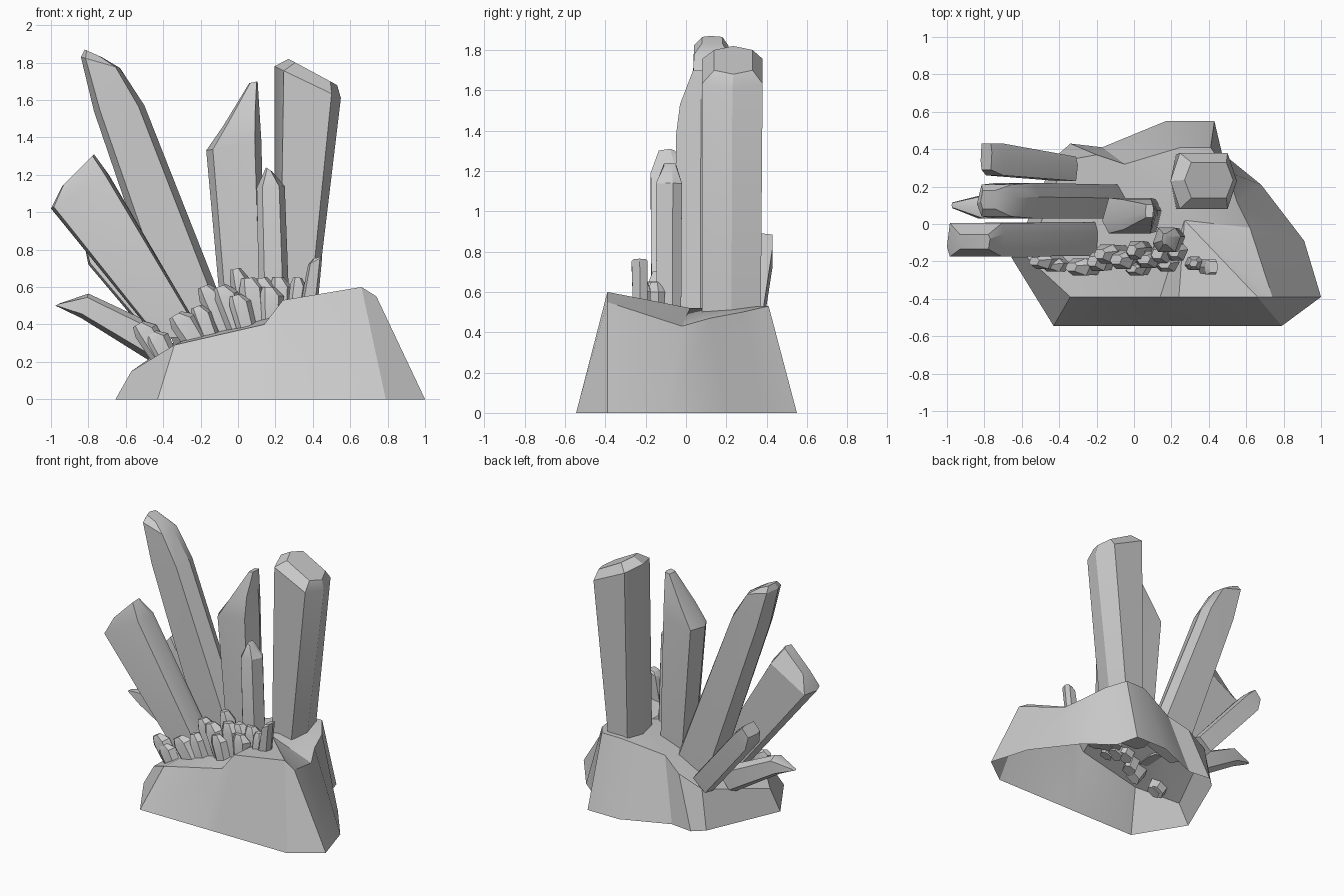
import bpy, bmesh, math


def finish(bm, name):
    bmesh.ops.recalc_face_normals(bm, faces=bm.faces)
    mesh = bpy.data.meshes.new(name)
    bm.to_mesh(mesh)
    bm.free()
    ob = bpy.data.objects.new(name, mesh)
    bpy.context.collection.objects.link(ob)
    bpy.ops.object.select_all(action='DESELECT')
    ob.select_set(True)
    bpy.context.view_layer.objects.active = ob
    bpy.ops.object.shade_smooth_by_angle(angle=math.radians(30))
    return ob


def crystal(name, rings, inset=.16, end=0.0):
    """Each ring: left x, z, right x, z (front view), centre y, half depth.
    inset: how far the front and back faces stop short of the width.
    end: y shift of the side corners as a share of the half depth."""
    bm = bmesh.new()
    section = [(1, end), (1 - inset, 1), (inset, 1),
               (0, -end), (inset, -1), (1 - inset, -1)]
    loops = [[bm.verts.new((xl + (xr - xl) * t, cy + ry * s, zl + (zr - zl) * t))
              for t, s in section] for xl, zl, xr, zr, cy, ry in rings]
    for a, b in zip(loops, loops[1:]):
        for i in range(6):
            j = (i + 1) % 6
            bm.faces.new((a[i], a[j], b[j], b[i]))
    bm.faces.new(loops[0])
    bm.faces.new(loops[-1])
    return finish(bm, name)


def small_crystal(name, base, tip, width, y, depth):
    """Little crystal from a base point to a tip point in the front view."""
    dx, dz = tip[0] - base[0], tip[1] - base[1]
    n = math.hypot(dx, dz)
    px, pz = dz / n, -dx / n

    def ring(t, w, d, shift=0):
        x, z = base[0] + dx * t + px * shift, base[1] + dz * t + pz * shift
        return (x - px * w, z - pz * w, x + px * w, z + pz * w, y, d)
    w = width / 2
    crystal(name, [ring(0, w * .85, depth * .85), ring(.8, w, depth),
                   ring(1, w * .5, depth * .5, -w * .25)], .22, .3)


# Rock base: an open-bottomed shell, ground outline lofted to an uneven rim
ground = [(-.43, -.545), (.10, -.545), (.20, -.545), (.79, -.545), (1.0, -.39),
          (.91, -.09), (.68, .21), (.47, .38), (.43, .55), (.17, .55),
          (-.17, .41), (-.34, .43), (-.42, .36), (-.655, -.18)]
rim = [(-.34, -.39, .29), (.14, -.39, .40), (.24, -.39, .53), (.66, -.39, .60),
       (.74, -.39, .55), (.62, -.02, .43), (.55, .12, .47), (.50, .28, .50),
       (.41, .41, .53), (.25, .41, .53), (-.05, .32, .45), (-.20, .37, .37),
       (-.37, .34, .29), (-.57, -.18, .15)]
bm = bmesh.new()
low = [bm.verts.new((x, y, 0)) for x, y in ground]
high = [bm.verts.new(p) for p in rim]
mid_right = bm.verts.new((.27, .02, .52))
mid_left = bm.verts.new((-.20, .04, .36))
for i in range(len(low)):
    j = (i + 1) % len(low)
    bm.faces.new((low[i], low[j], high[j], high[i]))
    bm.faces.new((high[i], high[j], mid_right if 1 <= i < 10 else mid_left))
bm.faces.new((high[1], mid_right, mid_left))
bm.faces.new((high[10], mid_left, mid_right))
finish(bm, "rock_base")

# Large crystals
crystal("right_pillar_crystal", [
    (.195, .36, .40, .36, .225, .145),
    (.195, 1.78, .55, 1.61, .23, .15),
    (.27, 1.82, .53, 1.68, .235, .095)], .14)
crystal("tall_left_crystal", [
    (-.34, .28, -.03, .38, .12, .09),
    (-.77, 1.54, -.50, 1.57, .125, .095),
    (-.84, 1.83, -.63, 1.77, .125, .085),
    (-.82, 1.87, -.73, 1.83, .13, .05)], .12, .2)
crystal("broad_left_crystal", [
    (-.44, .33, -.18, .33, -.08, .09),
    (-1.0, 1.02, -.69, 1.20, -.085, .09),
    (-.94, 1.14, -.77, 1.31, -.095, .04)], .05, .4)
crystal("centre_crystal", [
    (-.08, .34, .15, .34, .045, .085),
    (-.17, 1.33, .125, 1.38, .045, .095),
    (-.08, 1.46, .115, 1.54, .05, .08),
    (.06, 1.69, .105, 1.70, .07, .035)], .12, .3)
crystal("front_crystal", [
    (.115, .35, .28, .35, -.085, .06),
    (.10, 1.13, .25, 1.14, -.085, .065),
    (.15, 1.24, .18, 1.22, -.08, .03)], .2, .3)
crystal("back_left_crystal", [
    (-.42, .27, -.30, .37, .295, .065),
    (-.80, .72, -.69, .83, .345, .085),
    (-.82, .82, -.76, .89, .36, .07)], .08, .3)
crystal("low_left_spike", [
    (-.48, .21, -.36, .36, .09, .06),
    (-.84, .435, -.80, .565, .09, .06),
    (-.975, .50, -.96, .51, .10, .015)])

# Row of little crystals along the front: base, tip, width, y, half depth
cluster = [
    ((-.38, .18), (-.52, .41), .13, -.20, .04),
    ((-.36, .18), (-.45, .36), .13, -.22, .035),
    ((-.18, .24), (-.32, .46), .15, -.23, .045),
    ((-.12, .26), (-.21, .50), .12, -.20, .05),
    ((-.05, .32), (-.17, .61), .13, -.16, .05),
    ((.02, .33), (-.08, .61), .14, -.19, .05),
    ((.06, .36), (.00, .70), .11, -.14, .05),
    ((.10, .36), (.07, .65), .14, -.19, .045),
    ((.16, .38), (.14, .65), .13, -.16, .05),
    ((.23, .40), (.23, .65), .12, -.15, .045),
    ((.18, .36), (.18, .60), .13, -.215, .04),
    ((.06, .33), (.00, .56), .12, -.24, .035),
    ((.30, .44), (.33, .65), .09, -.21, .035),
]
for i, spec in enumerate(cluster):
    small_crystal(f"small_crystal_{i + 1}", *spec)
crystal("small_crystal_right", [
    (.32, .44, .42, .44, -.225, .035),
    (.375, .72, .45, .76, -.23, .04),
    (.40, .75, .45, .765, -.23, .03)])
